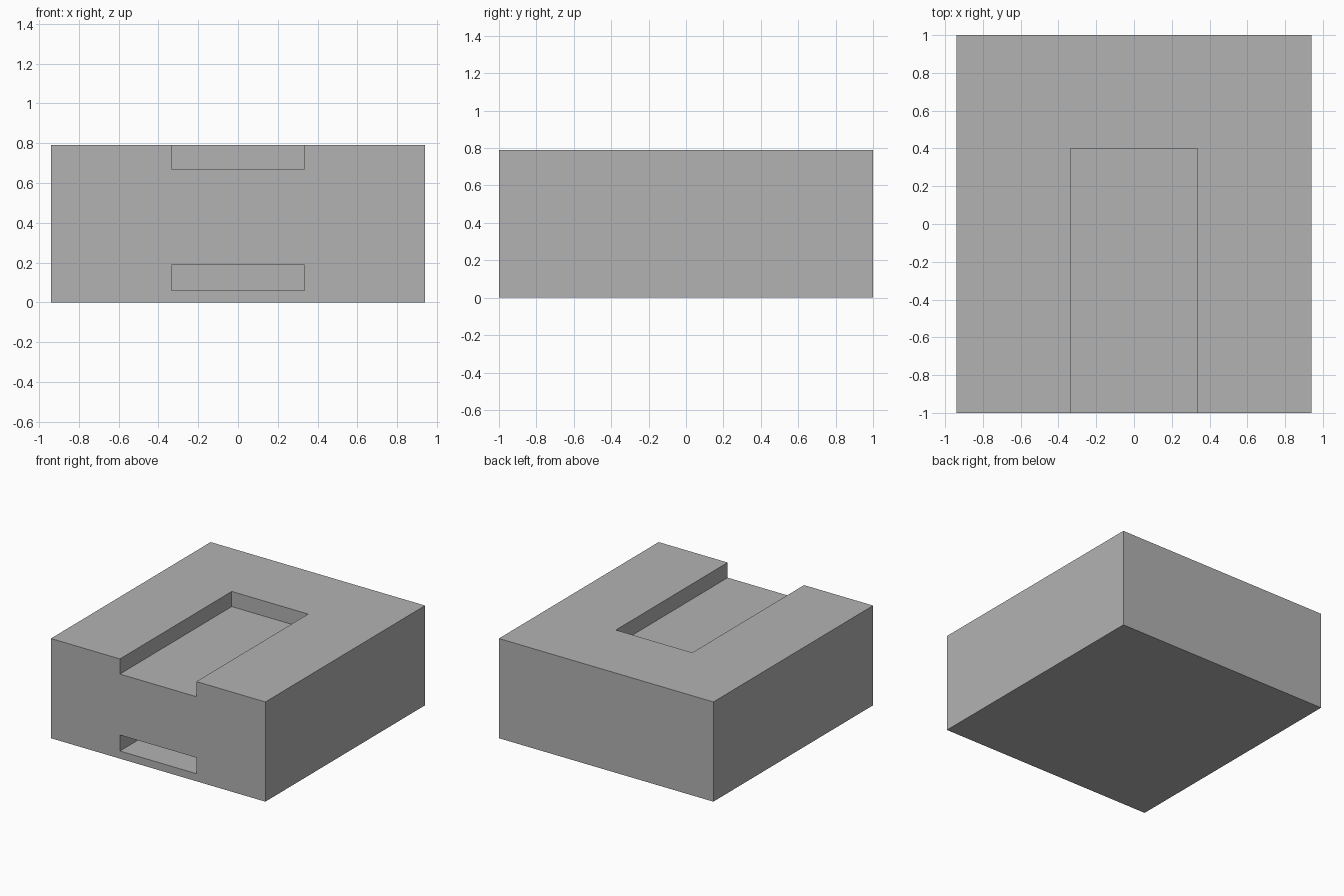
import bpy

cube = bpy.data.objects.get("Cube")
if cube:
    bpy.data.objects.remove(cube, do_unlink=True)

WIDTH, HEIGHT = 1.88, 0.79
SLOT_HALF, SLOT_END = 0.335, 0.4


def box(name, x, y, z):
    """Box from (min, max) ranges on each axis."""
    bpy.ops.mesh.primitive_cube_add(size=1)
    obj = bpy.context.object
    obj.name = name
    obj.location = [(a + b) / 2 for a, b in (x, y, z)]
    obj.scale = [b - a for a, b in (x, y, z)]
    bpy.ops.object.transform_apply(location=True, scale=True)
    return obj


def cut_slot(block, name, z):
    """Cut a slot that opens through the front face."""
    cutter = box(name, (-SLOT_HALF, SLOT_HALF), (-1.2, SLOT_END), z)
    cutter.hide_render = True
    mod = block.modifiers.new(name, 'BOOLEAN')
    mod.operation = 'DIFFERENCE'
    mod.solver = 'EXACT'
    mod.object = cutter
    bpy.context.view_layer.objects.active = block
    bpy.ops.object.modifier_apply(modifier=name)
    bpy.data.objects.remove(cutter, do_unlink=True)


# Main block
block = box("slotted_block", (-WIDTH / 2, WIDTH / 2), (-1, 1), (0, HEIGHT))

# Open channel in the top and closed pocket near the base
cut_slot(block, "top_channel", (0.67, HEIGHT + 0.2))
cut_slot(block, "lower_pocket", (0.06, 0.187))

# Plain grey finish
grey = bpy.data.materials.new("light_grey")
grey.use_nodes = True
colour = (0.448, 0.448, 0.448, 1)
grey.diffuse_color = colour
grey.node_tree.nodes["Principled BSDF"].inputs["Base Color"].default_value = colour
block.data.materials.clear()
block.data.materials.append(grey)
for face in block.data.polygons:
    face.material_index = 0
    face.use_smooth = False
